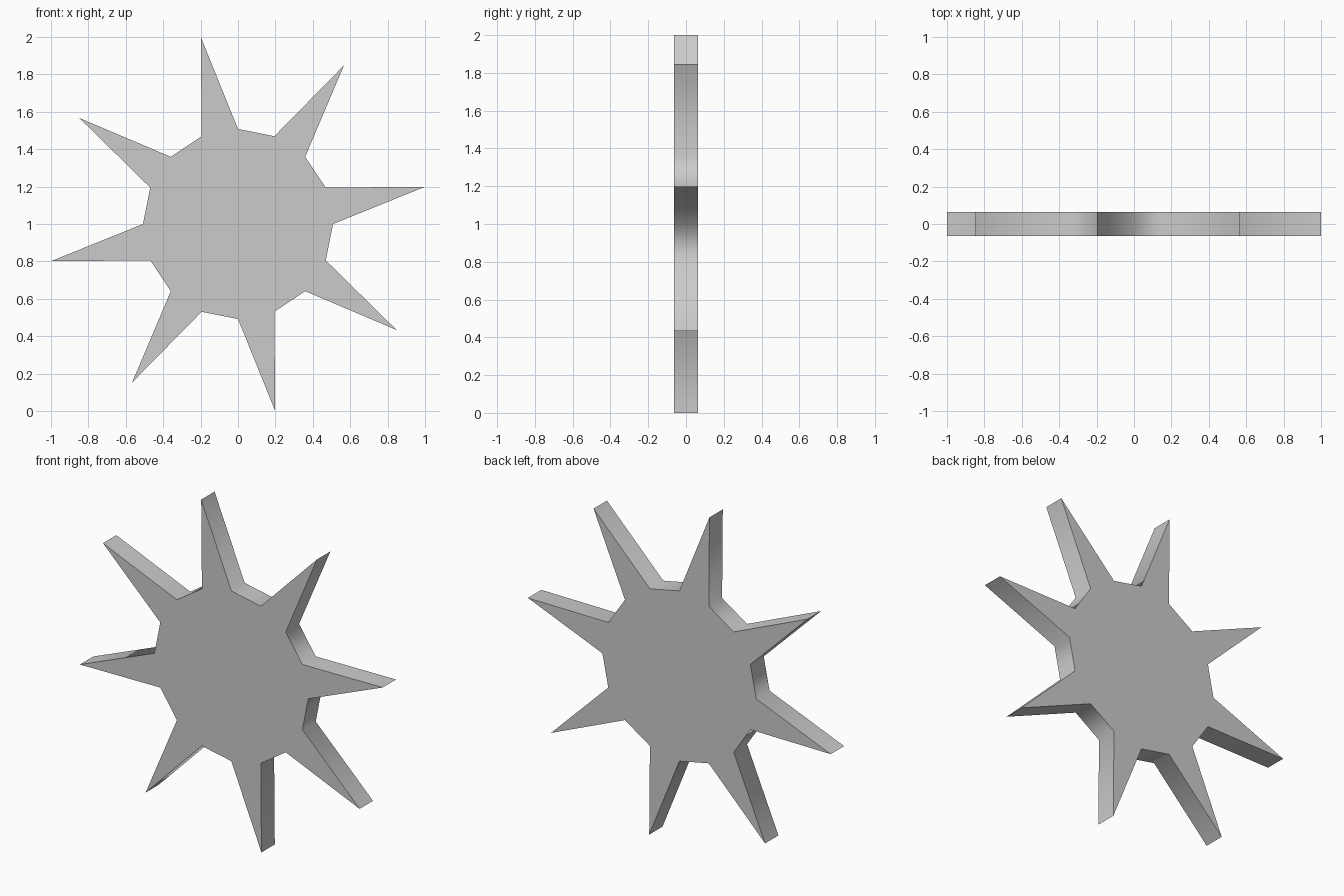
import bpy, bmesh
from math import sin, cos, radians

if "Cube" in bpy.data.objects:
    bpy.data.objects.remove(bpy.data.objects["Cube"])

SPIKES = 8
CORE_R, TIP_R = 0.508, 1.0196
HALF_T = 0.063
STEP = 360 / SPIKES

# Star outline: two points on the 16-sided core, with a spike tip between them
outline = []
for i in range(SPIKES):
    a = 90 + i * STEP
    for r, offset in ((CORE_R, 0), (TIP_R, STEP / 4), (CORE_R, STEP / 2)):
        t = radians(a + offset)
        outline.append((r * cos(t), 1 + r * sin(t)))

# Extrude the outline through the thickness
bm = bmesh.new()
front = bm.faces.new([bm.verts.new((x, -HALF_T, z)) for x, z in outline])
ext = bmesh.ops.extrude_face_region(bm, geom=[front], use_keep_orig=True)
new_verts = [v for v in ext["geom"] if isinstance(v, bmesh.types.BMVert)]
bmesh.ops.translate(bm, verts=new_verts, vec=(0, 2 * HALF_T, 0))
bmesh.ops.recalc_face_normals(bm, faces=bm.faces)

mesh = bpy.data.meshes.new("spiked_disc")
bm.to_mesh(mesh)
bm.free()
disc = bpy.data.objects.new("spiked_disc", mesh)
bpy.context.collection.objects.link(disc)

# Smooth rim between spikes, crisp tips and face edges
bpy.context.view_layer.objects.active = disc
disc.select_set(True)
bpy.ops.object.shade_smooth_by_angle(angle=radians(65))
